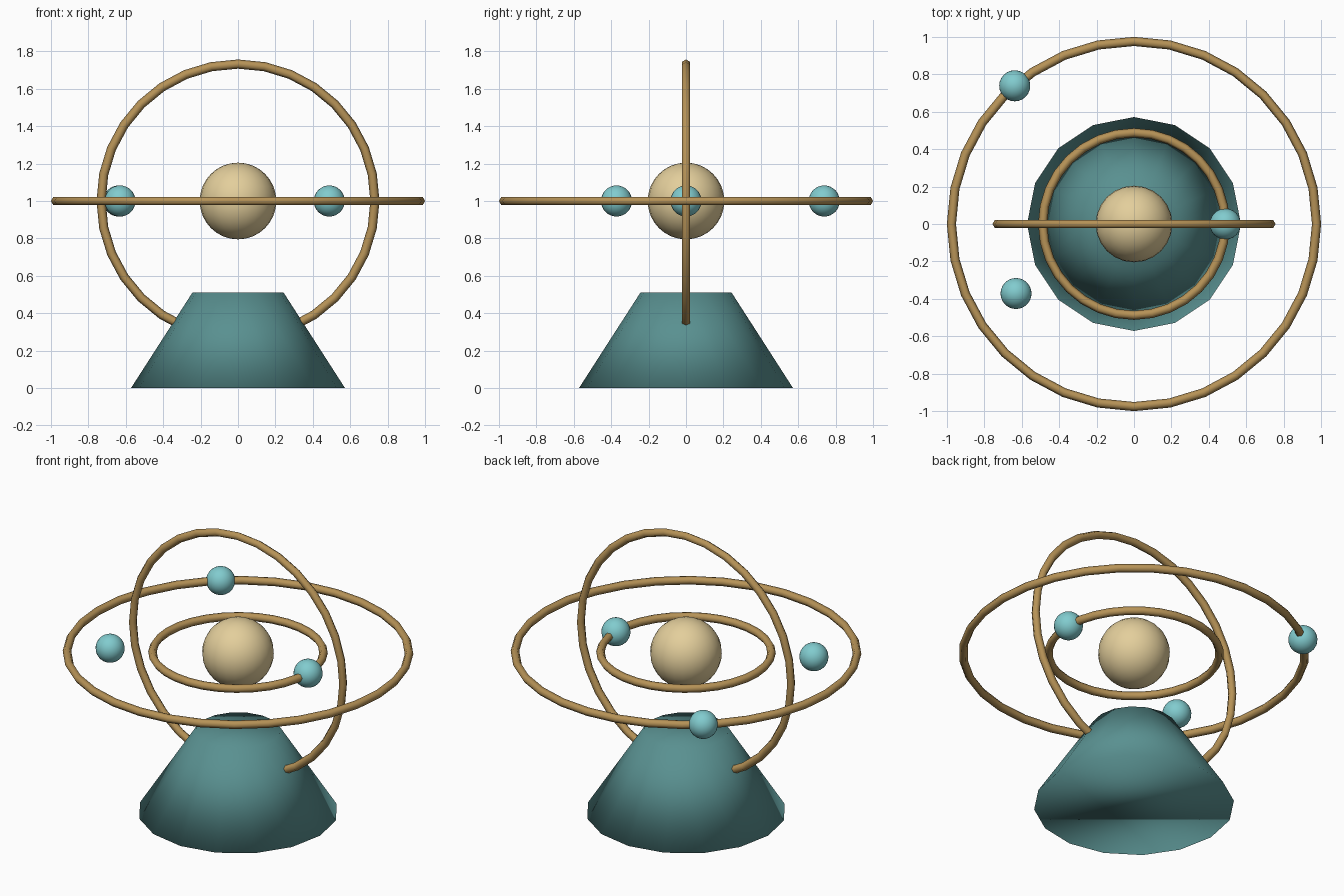
import bpy
from math import cos, sin, radians, pi

cube = bpy.data.objects.get("Cube")
if cube:
    bpy.data.objects.remove(cube, do_unlink=True)

CENTRE_Z = 1.0
UNIT = 0.488          # radius of the smallest ring


def material(name, rgb):
    mat = bpy.data.materials.new(name)
    mat.use_nodes = True
    mat.diffuse_color = (*rgb, 1)
    mat.node_tree.nodes["Principled BSDF"].inputs["Base Color"].default_value = (*rgb, 1)
    return mat


teal = material("dark_teal", (0.10, 0.28, 0.28))
brass = material("brass", (0.47, 0.29, 0.095))
cream = material("pale_gold", (0.77, 0.62, 0.33))
aqua = material("aqua", (0.22, 0.60, 0.62))


def finish(name, mat):
    obj = bpy.context.object
    obj.name = name
    obj.data.materials.append(mat)
    bpy.ops.object.shade_smooth()
    return obj


def ring(name, radius, tilt=0):
    bpy.ops.mesh.primitive_torus_add(
        major_radius=radius, minor_radius=0.05 * UNIT,
        major_segments=32, minor_segments=6,
        location=(0, 0, CENTRE_Z), rotation=(tilt, 0, 0))
    return finish(name, brass)


def ball(name, radius, mat, orbit=0, angle=0):
    a = radians(angle)
    bpy.ops.mesh.primitive_uv_sphere_add(
        segments=24, ring_count=16, radius=radius,
        location=(orbit * cos(a), orbit * sin(a), CENTRE_Z))
    return finish(name, mat)


# Tapered stand, smooth over its caps as well
bpy.ops.mesh.primitive_cone_add(
    vertices=16, radius1=0.572, radius2=0.244, depth=0.51, location=(0, 0, 0.255))
finish("stand", teal)

# Central globe
ball("central_globe", 0.205, cream)

# Rings: two level, one upright
ring("inner_ring", UNIT)
ring("upright_ring", 1.5 * UNIT, pi / 2)
ring("outer_ring", 2 * UNIT)

# Small orbiting globes, one for each ring radius
for name, step, angle in (("inner_globe", 1, 0),
                          ("middle_globe", 1.5, 210.5),
                          ("outer_globe", 2, 130.8)):
    ball(name, 0.083, aqua, step * UNIT, angle)
